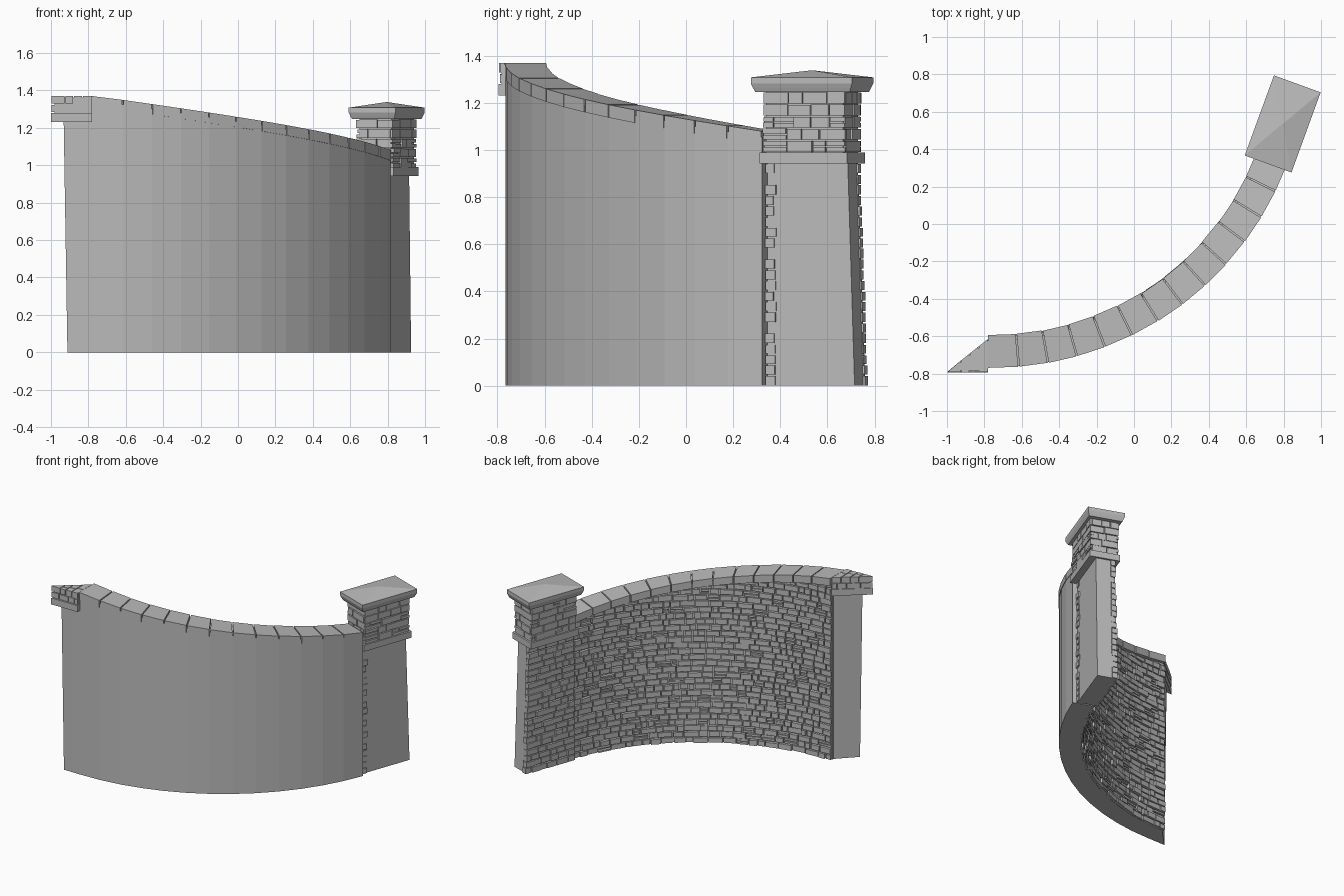
import bpy, bmesh, random
from math import sin, cos, radians
from mathutils import Vector

if "Cube" in bpy.data.objects:
    bpy.data.objects.remove(bpy.data.objects["Cube"])

random.seed(4)
rnd = random.uniform

stone = bpy.data.materials.new("grey stone")
stone.diffuse_color = (0.5, 0.5, 0.5, 1)
stone.use_nodes = True
stone.node_tree.nodes["Principled BSDF"].inputs["Base Color"].default_value = stone.diffuse_color


def loft(bm, sections):
    """Skin a list of equal point loops and cap both ends."""
    rings = [[bm.verts.new(p) for p in s] for s in sections]
    n = len(rings[0])
    for a, b in zip(rings, rings[1:]):
        for i in range(n):
            j = (i + 1) % n
            bm.faces.new((a[i], a[j], b[j], b[i]))
    bm.faces.new(rings[0][::-1])
    bm.faces.new(rings[-1])


def prism(bm, base, z0, z1, top=None):
    top = top or base
    loft(bm, [[(p[0], p[1], z0) for p in base], [(p[0], p[1], z1) for p in top]])


def finish(bm, name):
    bmesh.ops.recalc_face_normals(bm, faces=bm.faces)
    me = bpy.data.meshes.new(name)
    bm.to_mesh(me)
    bm.free()
    me.materials.append(stone)
    ob = bpy.data.objects.new(name, me)
    bpy.context.collection.objects.link(ob)
    return ob


def runs(start, end, lo, hi):
    """Split a length into randomly sized brick intervals."""
    out, a = [], start
    while a < end - 1e-6:
        b = a + rnd(lo, hi)
        if end - b < lo * 0.7:
            b = end
        out.append((a, b))
        a = b
    return out


# ---- curved wall layout
CX, CY = -0.76, 0.92
R_IN, R_OUT = 1.52, 1.69
ANG = [-0.9] + [4.9 + 5.36 * i for i in range(13)]


def arc(r, a):
    return CX + r * sin(radians(a)), CY - r * cos(radians(a))


def crest(a):
    return 1.37 - 0.29 * max(a, 0) / 69.2


def section(a, r0, r1, z0, z1):
    (x0, y0), (x1, y1) = arc(r0, a), arc(r1, a)
    return [(x0, y0, z0), (x1, y1, z0), (x1, y1, z1), (x0, y0, z1)]


# smooth faceted wall body
bm = bmesh.new()
loft(bm, [section(a, R_IN + 0.02, R_OUT - 0.004, 0, crest(a) - 0.025) for a in ANG])
finish(bm, "curved_wall")

# sloping coping stones
bm = bmesh.new()
for a, b in zip(ANG, ANG[1:]):
    d = rnd(-0.004, 0.004)
    a2, b2 = a + 0.13, b - 0.13
    loft(bm, [section(t, R_IN - 0.004 + d, R_OUT + d * 0.4, crest(t) - 0.055, crest(t)) for t in (a2, b2)])
finish(bm, "coping_stones")

# rough bricks on the inner side of the wall
bm = bmesh.new()
ROW = 0.0445
for k in range(31):
    z0 = k * ROW
    for a, b in runs(ANG[0], ANG[-1], 1.5, 4.2):
        pieces = [(z0, z0 + ROW)]
        if rnd(0, 1) < 0.12:
            pieces = [(z0, z0 + ROW / 2), (z0 + ROW / 2, z0 + ROW)]
        for p0, p1 in pieces:
            lim = crest(b) - 0.056
            top = min(p1 - rnd(0.003, 0.008), lim)
            low = p0 + rnd(0, 0.003)
            if top - low < 0.008:
                continue
            r = R_IN + rnd(-0.004, 0.010)
            a2, b2 = a + rnd(0.08, 0.2), b - rnd(0.05, 0.2)
            loft(bm, [section(a2, r + rnd(-0.002, 0.002), R_IN + 0.03, low, top),
                      section(b2, r, R_IN + 0.03, low, top + rnd(-0.003, 0.001))])
finish(bm, "inner_wall_bricks")

# ---- gate pillar, turned to follow the end of the arc
PC = Vector((0.795, 0.535))
U = Vector((cos(radians(70)), sin(radians(70))))
V = Vector((U.y, -U.x))


def loc(u, v):
    return tuple(PC + U * u + V * v)


def rect(u0, u1, v0, v1):
    return [loc(u0, v0), loc(u1, v0), loc(u1, v1), loc(u0, v1)]


def sq(hu, hv):
    return rect(-hu, hu, -hv, hv)


# tapered smooth shaft
bm = bmesh.new()
prism(bm, rect(-0.18, 0.214, -0.072, 0.061), 0, 0.95, rect(-0.18, 0.183, -0.064, 0.061))
finish(bm, "pillar_shaft")

# bricks on the shaft's inner face, with corner bricks on two edges
bm = bmesh.new()
for k in range(21):
    z0, z1 = k * 0.045 + rnd(0, 0.003), (k + 1) * 0.045 - rnd(0.003, 0.007)
    end = 0.217 - 0.031 * z0 / 0.945
    cells = runs(-0.186, end, 0.04, 0.11)
    for i, (a, b) in enumerate(cells):
        v = -0.086 + rnd(-0.004, 0.006) + 0.008 * z0
        last = i == len(cells) - 1
        prism(bm, rect(a + 0.002, b + (rnd(0, 0.006) if last else -0.003), v, -0.045), z0, z1)
    if k % 7 != 5:
        prism(bm, rect(-0.186, -0.146 + rnd(-0.007, 0.007), 0.03, 0.067 + rnd(-0.003, 0.005)), z0, z1)
finish(bm, "pillar_shaft_bricks")

# projecting band
bm = bmesh.new()
prism(bm, sq(0.198, 0.11), 0.942, 0.99)
finish(bm, "pillar_band")

# brick head of the pillar
bm = bmesh.new()
prism(bm, sq(0.174, 0.092), 0.985, 1.25)
finish(bm, "pillar_head_core")
bm = bmesh.new()
H = 0.0515
for k in range(5):
    z = 0.99 + k * H
    hu, hv = 0.186, 0.104
    for s in (-1, 1):
        for a, b in runs(-hu, hu, 0.045, 0.12):          # long sides
            for p, q in ([(0, 0.5), (0.5, 1)] if rnd(0, 1) < 0.25 else [(0, 1)]):
                o = hv + rnd(-0.006, 0.004)
                prism(bm, rect(a + 0.002, b - 0.002, s * 0.08, s * o),
                      z + p * H + 0.002, z + q * H - rnd(0.002, 0.006))
        for a, b in runs(-0.09, 0.09, 0.045, 0.11):      # short ends
            o = hu + rnd(-0.006, 0.004)
            prism(bm, rect(s * 0.16, s * o, a + 0.002, b - 0.002),
                  z + 0.002, z + H - rnd(0.002, 0.006))
finish(bm, "pillar_head_bricks")

# chamfered cap stone with a low pyramid top
bm = bmesh.new()
loft(bm, [[(*p, z) for p in sq(hu, hv)] for hu, hv, z in
          ((0.213, 0.12, 1.247), (0.22, 0.126, 1.262), (0.228, 0.133, 1.282),
           (0.228, 0.133, 1.308), (0.002, 0.002, 1.338))])
finish(bm, "pillar_cap")

# ---- left half pier, cut off on the diagonal
bm = bmesh.new()
prism(bm, [(-0.912, -0.765), (-0.78, -0.765), (-0.78, -0.63)], 0, 1.235,
      [(-0.932, -0.765), (-0.78, -0.765), (-0.78, -0.63)])
finish(bm, "left_pier")

bm = bmesh.new()
prism(bm, [(-1.0, -0.795), (-0.78, -0.795), (-0.78, -0.615)], 1.232, 1.28)
finish(bm, "left_pier_band")


def diag(x):
    return -0.79 + (x + 1.0) * 0.80


bm = bmesh.new()
prism(bm, [(-0.98, -0.782), (-0.78, -0.782), (-0.78, -0.625)], 1.278, 1.362)
finish(bm, "left_pier_head_core")
bm = bmesh.new()
for z0, z1, cuts in ((1.284, 1.323, (-1.0, -0.935, -0.86, -0.81, -0.78)),
                     (1.329, 1.37, (-1.0, -0.925, -0.88, -0.83, -0.78))):
    for a, b in zip(cuts, cuts[1:]):
        a, b, f = a + 0.002, b - 0.003, -0.79 + rnd(-0.003, 0.003)
        mid = (f + diag(a)) / 2 if a > -0.95 else None
        if mid is None:
            prism(bm, [(a, f), (b, f), (b, diag(b))], z0, z1)
        else:
            # front and back stones with a joint between them
            prism(bm, [(a, f), (b, f), (b, mid - 0.002), (a, mid - 0.002)], z0, z1 - rnd(0, 0.003))
            prism(bm, [(a, mid + 0.002), (b, mid + 0.002), (b, diag(b)), (a, diag(a))], z0, z1)
finish(bm, "left_pier_head_bricks")
